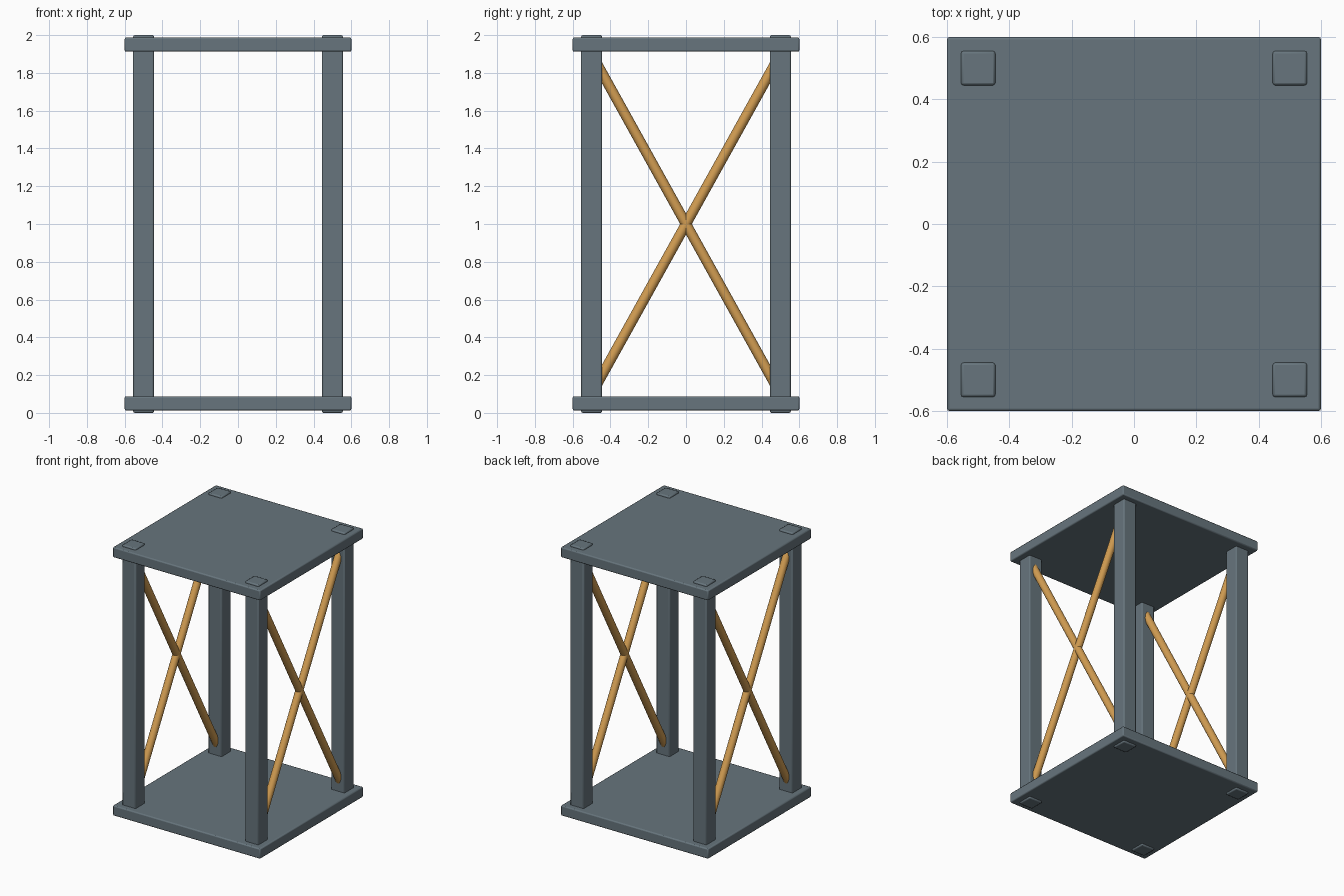
import bpy
from mathutils import Vector

if "Cube" in bpy.data.objects:
    bpy.data.objects.remove(bpy.data.objects["Cube"])


def material(name, rgb):
    m = bpy.data.materials.new(name)
    m.diffuse_color = (*rgb, 1.0)
    m.use_nodes = True
    m.node_tree.nodes["Principled BSDF"].inputs["Base Color"].default_value = m.diffuse_color
    return m


slate = material("slate grey", (0.135, 0.178, 0.205))
amber = material("amber", (0.65, 0.34, 0.085))


def box(name, centre, size, bevel):
    """Box with softly rounded edges."""
    bpy.ops.mesh.primitive_cube_add(size=1, location=centre)
    ob = bpy.context.object
    ob.name = name
    ob.scale = size
    bpy.ops.object.transform_apply(location=False, rotation=False, scale=True)
    mod = ob.modifiers.new("rounded edges", 'BEVEL')
    mod.width = bevel
    mod.segments = 2
    ob.data.materials.append(slate)
    bpy.ops.object.shade_smooth_by_angle()


def rod(name, a, b, radius):
    """Round rod between two points."""
    a, b = Vector(a), Vector(b)
    d = b - a
    bpy.ops.mesh.primitive_cylinder_add(
        vertices=16, radius=radius, depth=d.length, location=(a + b) / 2,
        rotation=d.to_track_quat('Z', 'Y').to_euler())
    ob = bpy.context.object
    ob.name = name
    ob.data.materials.append(amber)
    bpy.ops.object.shade_smooth_by_angle()


# Bottom and top plates
for name, z in (("bottom_plate", 0.05), ("top_plate", 1.95)):
    box(name, (0, 0, z), (1.2, 1.2, 0.075), 0.008)

# Corner posts, poking slightly through both plates
for sx, side in ((-1, "left"), (1, "right")):
    for sy, end in ((-1, "front"), (1, "back")):
        box(f"{end}_{side}_post", (0.5 * sx, 0.5 * sy, 1), (0.11, 0.11, 2), 0.008)

# Crossed braces on the left and right sides
for sx, side in ((-1, "left"), (1, "right")):
    for sy, way in ((-1, "falling"), (1, "rising")):
        rod(f"{side}_{way}_brace", (0.5 * sx, -0.5 * sy, 0.1),
            (0.5 * sx, 0.5 * sy, 1.9), 0.027)
